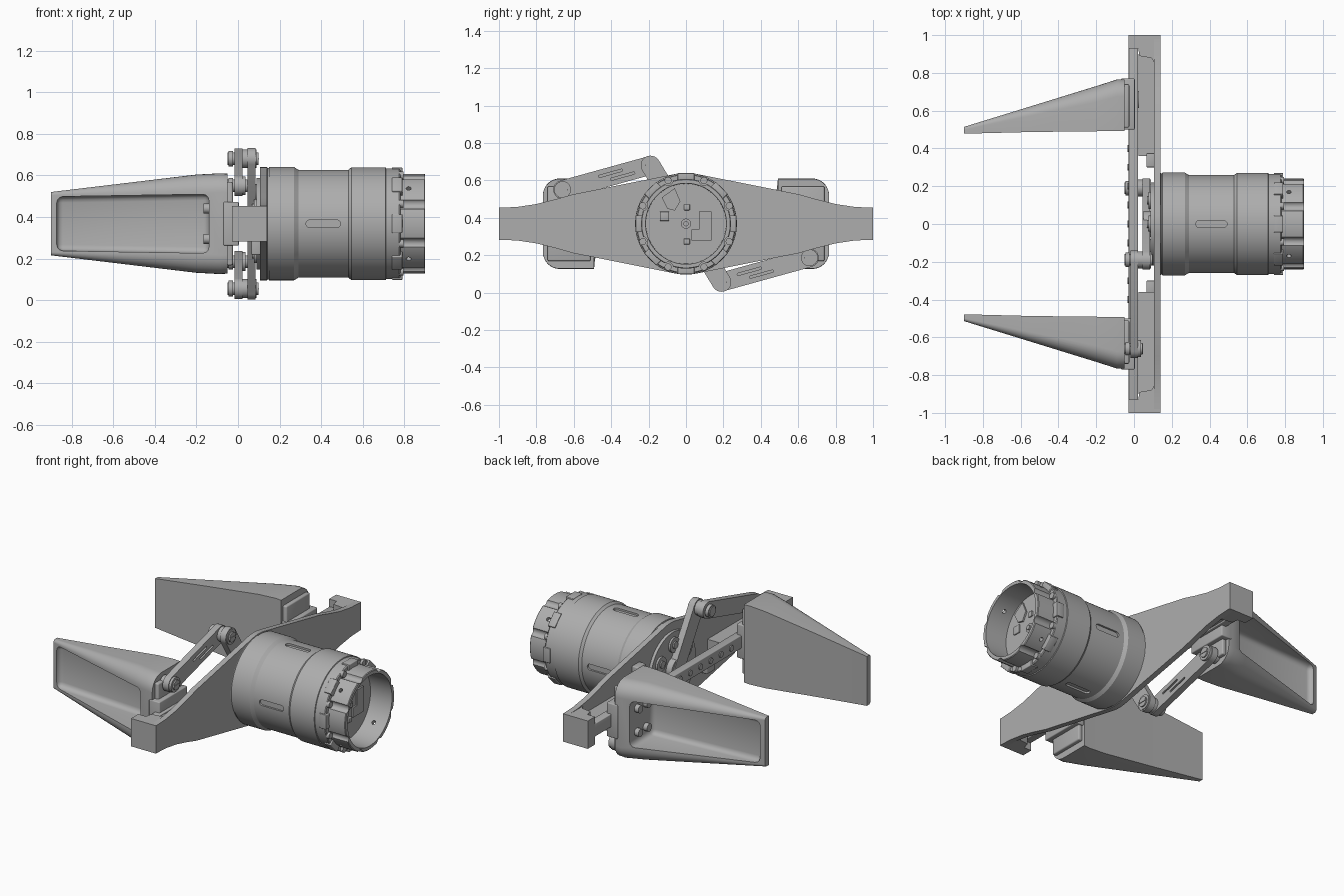
import bpy, bmesh, math
from mathutils import Matrix

if "Cube" in bpy.data.objects:
    bpy.data.objects.remove(bpy.data.objects["Cube"])

LIFT = Matrix.Translation((0, 0, 0.368))      # main axis height
TURN = Matrix.Rotation(math.pi, 4, 'X')       # half turn about the main axis

steel = bpy.data.materials.new("satin_grey_metal")
steel.use_nodes = True
GREY = (0.42, 0.42, 0.42, 1)
steel.diffuse_color = GREY
steel.node_tree.nodes["Principled BSDF"].inputs["Base Color"].default_value = GREY


def make(name, bm, bevel=0, cutters=(), twin=False):
    """Finish a mesh: bevel, cut, shade, and optionally repeat it by a half turn."""
    bmesh.ops.recalc_face_normals(bm, faces=bm.faces)
    if bevel:
        sharp = [e for e in bm.edges if e.calc_face_angle(0) > 0.6]
        bmesh.ops.bevel(bm, geom=sharp, offset=bevel, segments=3, profile=0.5, affect='EDGES')
    mesh = bpy.data.meshes.new(name)
    bm.to_mesh(mesh)
    bm.free()
    mesh.materials.append(steel)
    ob = bpy.data.objects.new(name, mesh)
    bpy.context.collection.objects.link(ob)
    ob.matrix_world = LIFT
    if cutters:
        for c in cutters:
            mod = ob.modifiers.new("cut", 'BOOLEAN')
            mod.object, mod.solver = c, 'EXACT'
        bpy.context.view_layer.update()
        deps = bpy.context.evaluated_depsgraph_get()
        baked = bpy.data.meshes.new_from_object(ob.evaluated_get(deps))
        ob.modifiers.clear()
        ob.data = baked
        for c in cutters:
            bpy.data.objects.remove(c)
    ob.data.shade_smooth()
    ob.data.set_sharp_from_angle(angle=math.radians(32))
    if twin:
        other = ob.copy()
        other.name = name + "_opposite"
        bpy.context.collection.objects.link(other)
        other.matrix_world = LIFT @ TURN
    return ob


def loft(rings, caps=True, closed=False):
    """Skin a list of equal closed rings of points."""
    bm = bmesh.new()
    vs = [[bm.verts.new(p) for p in ring] for ring in rings]
    n = len(vs[0])
    for a, b in zip(vs, vs[1:]):
        for i in range(n):
            bm.faces.new((a[i], a[(i + 1) % n], b[(i + 1) % n], b[i]))
    if caps:
        bm.faces.new(vs[0])
        bm.faces.new(vs[-1])
    return bm


def prism(name, pts, a, b, axis='x', **kw):
    put = (lambda t, p: (t, p[0], p[1])) if axis == 'x' else (lambda t, p: (p[0], p[1], t))
    return make(name, loft([[put(t, p) for p in pts] for t in (a, b)]), **kw)


def box(name, x, y, z, **kw):
    return prism(name, [(y[0], z[0]), (y[1], z[0]), (y[1], z[1]), (y[0], z[1])], *x, **kw)


def arc(cy, cz, r, start, end, n):
    return [(cy + r * math.cos(math.radians(start + (end - start) * i / n)),
             cz + r * math.sin(math.radians(start + (end - start) * i / n))) for i in range(n + 1)]


def disc(name, x, y, z, r, n=32, **kw):
    return prism(name, arc(y, z, r, 0, 360 - 360 / n, n - 1), *x, **kw)


def capsule(p, q, r):
    a = math.degrees(math.atan2(q[1] - p[1], q[0] - p[0]))
    return arc(*p, r, a + 90, a + 270, 12) + arc(*q, r, a - 90, a + 90, 12)


def lathe(profile, n=96):
    return loft([[(x, r * math.cos(i * math.tau / n), r * math.sin(i * math.tau / n))
                  for i in range(n)] for x, r in profile])


def polar(r, deg):
    return r * math.cos(math.radians(deg)), r * math.sin(math.radians(deg))


# Motor housing: turned body with open collar, cut by slots, scallops and screw holes
cuts = []
for k in range(4):
    slot = prism("slot_cutter", capsule((0.345, 0), (0.475, 0), 0.018), 0.247, 0.4, 'z')
    slot.matrix_world = LIFT @ Matrix.Rotation(k * math.pi / 2, 4, 'X')
    hole = prism("hole_cutter", arc(0.82, 0, 0.012, 0, 337, 15), 0.18, 0.4, 'z')
    hole.matrix_world = LIFT @ Matrix.Rotation((k + 0.5) * math.pi / 2, 4, 'X')
    cuts += [slot, hole]
bolt_angles = [22.5 + 45 * k for k in range(8)]
for a in bolt_angles:
    cuts.append(disc("scallop_cutter", (0.781, 1), *polar(0.25, a), 0.026, 20))
make("motor_housing", lathe([
    (0.108, 0.255), (0.118, 0.272), (0.14, 0.272), (0.142, 0.268), (0.148, 0.268), (0.15, 0.272),
    (0.27, 0.272), (0.29, 0.259), (0.53, 0.259), (0.545, 0.271), (0.71, 0.271), (0.712, 0.266),
    (0.775, 0.266), (0.78, 0.262), (0.78, 0.24), (0.896, 0.24), (0.9, 0.236),
    (0.9, 0.216), (0.755, 0.214)]), cutters=cuts)
for a in bolt_angles:
    disc("collar_bolt", (0.775, 0.795), *polar(0.25, a), 0.019, 16)
    lug = box("collar_lug", (0.74, 0.79), (-0.045, 0.045), (0.23, 0.27), bevel=0.004)
    lug.matrix_world = LIFT @ Matrix.Rotation(math.radians(a + 22.5), 4, 'X')

# Raised fittings on the floor of the collar
FLOOR = (0.75, 0.765)
disc("floor_hub", FLOOR, 0, 0, 0.027)
disc("floor_pin", (0.75, 0.775), 0, 0, 0.014)
prism("floor_bracket", [(0.03, -0.09), (0.135, -0.09), (0.135, 0.065), (0.07, 0.065),
                        (0.07, -0.03), (0.03, -0.03)], *FLOOR)
prism("floor_connector", [(-0.13, 0.14), (-0.06, 0.19), (-0.03, 0.12), (-0.06, 0.07), (-0.1, 0.08)],
      *FLOOR)
for y, z, s in ((0.005, 0.088, 0.016), (0.005, -0.095, 0.016), (-0.115, 0.04, 0.025)):
    box("floor_socket", FLOOR, (y - s, y + s), (z - s, z + s), bevel=0.004)

# Cross plate: round centre with long tapering wings
quarter = [(1, 0.085), (0.9, 0.09), (0.8, 0.105), (0.7, 0.13), (0.6, 0.158)]
quarter += arc(0, 0, 0.272, 79, 90, 4)[:-1]
upper = quarter + [(0, 0.272)] + [(-y, z) for y, z in reversed(quarter)]
lower = [(-y, -z) for y, z in upper]
prism("cross_plate", upper + lower, 0.106, 0.14)

# Hooked end blocks, backing beams and small stops
hook = [(-0.03, 1), (0.14, 1), (0.14, 0.85), (0.108, 0.84), (0.103, 0.865), (0.09, 0.88),
        (0.05, 0.885), (0.03, 0.89), (0.022, 0.93), (-0.03, 0.93)]
prism("end_block", hook, -0.086, 0.086, 'z', twin=True)
box("backing_beam", (0.025, 0.11), (0.36, 0.9), (-0.035, 0.035), twin=True)
box("plate_stop", (0.065, 0.11), (0.3, 0.375), (0.05, 0.15), bevel=0.006, twin=True)

# Guide rail with screws
box("guide_rail", (-0.028, 0.022), (-0.935, 0.935), (-0.04, 0.04), bevel=0.004)
for i in range(-4, 5):
    disc("rail_screw", (-0.034, -0.02), i * 0.1, 0, 0.018, 16)

# Drive hub with bearing rings
disc("drive_hub", (0.088, 0.11), 0, 0, 0.22, 64)
disc("hub_boss", (0.05, 0.09), 0, 0, 0.07)
for k in range(6):
    y, z = polar(0.145, 60 * k + 30)
    disc("bearing_ring", (0.076, 0.09), y, z, 0.045)
    disc("bearing_pin", (0.068, 0.08), y, z, 0.022)

# Crank arms and connecting links
KNEE, WRIST = (-0.19, 0.312), (-0.66, 0.182)


def along(t, side=0):
    dy, dz = WRIST[0] - KNEE[0], WRIST[1] - KNEE[1]
    size = math.hypot(dy, dz)
    return KNEE[0] + dy * t - dz / size * side, KNEE[1] + dz * t + dy / size * side


prism("crank_arm", capsule((0, 0), KNEE, 0.052), 0.045, 0.085, twin=True)
grooves = [prism("groove_cutter", capsule(along(0.2 + s, d), along(0.45 + s, d), 0.006), 0.01, 0.1)
           for s, d in ((0, 0.016), (0.12, -0.016))]
prism("connecting_link", capsule(KNEE, WRIST, 0.05), -0.018, 0.022, cutters=grooves, twin=True)
for label, (y, z), far in (("knee", KNEE, 0.098), ("wrist", WRIST, 0.045)):
    disc(label + "_pin", (-0.05, far), y, z, 0.03, twin=True)
    disc(label + "_washer", (0.02, far - 0.008), y, z, 0.045, twin=True)
    disc(label + "_head", (-0.045, -0.024), y, z, 0.038, twin=True)
    box(label + "_screw_slot", (far - 0.002, far + 0.003), (y - 0.028, y + 0.028),
        (z - 0.004, z + 0.004), twin=True)

# Fingers: tapering wedges with a flat grip face and a tray hollowed in the outer face


def section(x, y0, y1, h, r):
    ring = [(y0, -h)] + arc(y1 - r, -h + r, r, -90, 0, 8) + arc(y1 - r, h - r, r, 0, 90, 8) + [(y0, h)]
    return [(x, y, z) for y, z in ring]


def slab(x, y0, h):
    return [(x, y0, -h), (x, 0.9, -h), (x, 0.9, h), (x, y0, h)]


tray = make("tray_cutter", loft([slab(-0.14, 0.525, 0.142), slab(-0.872, 0.495, 0.13)]), bevel=0.03)
make("finger", loft([section(-0.05, 0.492, 0.765, 0.24, 0.09), section(-0.09, 0.492, 0.765, 0.242, 0.09),
                     section(-0.2, 0.491, 0.73, 0.236, 0.085), section(-0.55, 0.487, 0.622, 0.194, 0.05),
                     section(-0.9, 0.478, 0.514, 0.152, 0.015)]), cutters=[tray], twin=True)
for y in (0.595, 0.68):
    for z in (-0.073, 0.073):
        disc("finger_bolt", (-0.167, -0.13), y, z, 0.024, 20, twin=True)

# Carriages that join the fingers to the rail
box("carriage", (-0.07, 0.004), (0.5, 0.77), (-0.105, 0.105), bevel=0.006, twin=True)
box("carriage_pad", (-0.055, -0.025), (0.51, 0.74), (-0.2, 0.2), bevel=0.008, twin=True)
